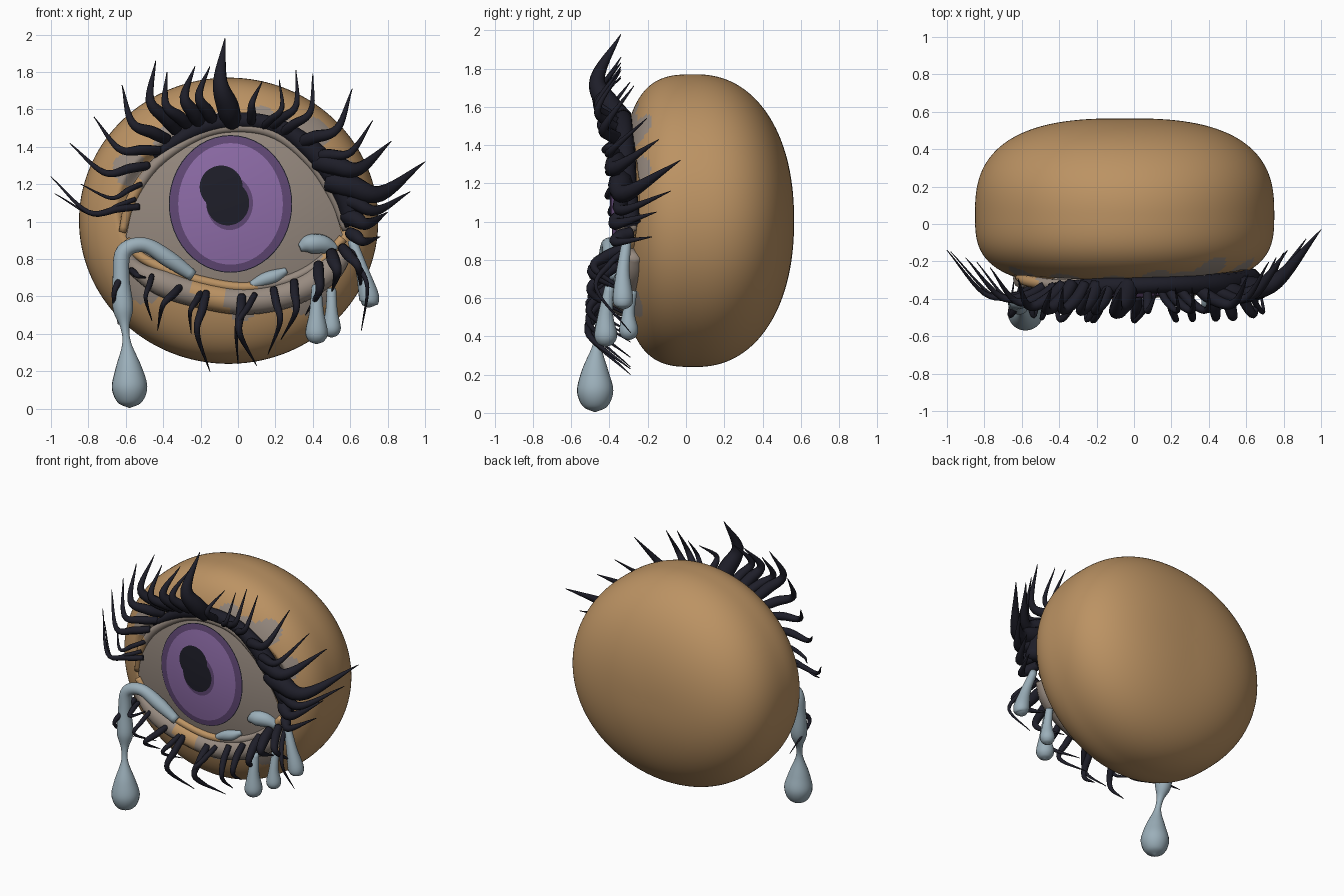
import bpy, math
from mathutils import Vector

if "Cube" in bpy.data.objects:
    bpy.data.objects.remove(bpy.data.objects["Cube"])

def material(name, c):
    m = bpy.data.materials.new(name)
    m.diffuse_color = (*c, 1)
    m.use_nodes = True
    m.node_tree.nodes["Principled BSDF"].inputs["Base Color"].default_value = m.diffuse_color
    return m

TAN = material("tan skin", (0.50, 0.29, 0.125))
GREY = material("grey eye white", (0.31, 0.255, 0.215))
BLACK = material("dark lash", (0.013, 0.013, 0.022))
PURPLE = material("light purple", (0.27, 0.15, 0.39))
DEEP = material("deep purple", (0.12, 0.065, 0.18))
TEAR = material("tear blue", (0.33, 0.43, 0.49))
CX, CY, CZ, RX, RZ = -0.05, 0.05, 1.005, 0.80, 0.765
FRONT, BACK, NF = 0.39, 0.515, 3.1

def body_front(x, z):
    """y of the front of the body at x, z"""
    r = min(math.hypot((x - CX) / RX, (z - CZ) / RZ), 0.97)
    return CY - FRONT * (1 - r ** NF) ** (1 / NF)

def dome(x, z):
    """y of the eyeball surface"""
    return -0.385 + 0.25 * ((x + 0.04) ** 2 + (z - 1.09) ** 2)

def mesh(name, verts, faces, mats, rule=None):
    me = bpy.data.meshes.new(name)
    me.from_pydata([tuple(v) for v in verts], [], faces)
    for m in mats:
        me.materials.append(m)
    for p in me.polygons:
        p.use_smooth = True
        if rule:
            p.material_index = rule(p.center)
    ob = bpy.data.objects.new(name, me)
    bpy.context.collection.objects.link(ob)
    return ob

def spline(pts, n):
    """Catmull-Rom samples through pts, n per span"""
    p = [Vector(q) for q in pts]
    p = [2 * p[0] - p[1]] + p + [2 * p[-1] - p[-2]]
    out = []
    for i in range(1, len(p) - 2):
        a, b, c, d = p[i - 1:i + 3]
        for k in range(n):
            t = k / n
            out.append(0.5 * (2 * b + (c - a) * t + (2 * a - 5 * b + 4 * c - d) * t * t
                              + (3 * b - a - 3 * c + d) * t ** 3))
    return out + [p[-2]]

def tube(name, pts, mats, rule=None, n=6, sides=12):
    """round tube through (x, y, z, radius) points"""
    s = spline(pts, n)
    P = [q.to_3d() for q in s]
    verts, faces, ref = [], [], Vector((0.1, 1, 0.05))
    for i, q in enumerate(s):
        t = (P[min(i + 1, len(P) - 1)] - P[max(i - 1, 0)]).normalized()
        ref = (ref - t * ref.dot(t)).normalized()
        side = ref.cross(t)
        for k in range(sides):
            a = math.tau * k / sides
            verts.append(P[i] + max(q[3], 0.002) * (ref * math.cos(a) + side * math.sin(a)))
    for i in range(len(s) - 1):
        for k in range(sides):
            a, b = i * sides + k, i * sides + (k + 1) % sides
            faces.append((a, a + sides, b + sides, b))
    faces += [tuple(range(sides)), tuple(reversed(range(len(verts) - sides, len(verts))))]
    return mesh(name, verts, faces, mats, rule)

# body: flattened ball with an eye socket and grey patches around the eye
PATCHES = [(0.12, 1.54, 0.08), (0.40, 1.47, 0.09), (-0.58, 1.28, 0.09), (0.02, 0.55, 0.08),
           (0.36, 0.62, 0.12), (-0.5, 0.66, 0.1), (0.55, 1.25, 0.09), (-0.35, 1.42, 0.1),
           (-0.1, 1.5, 0.08), (0.24, 1.46, 0.1)]

def patch(c):
    return int(c.y < -0.18 and any(math.hypot(c.x - x, c.z - z) < r for x, z, r in PATCHES))

N, M = 200, 110
verts, faces = [], []
for j in range(M + 1):
    a = math.pi * (j / M - 0.5)
    for i in range(N):
        t = math.tau * i / N
        n = NF if a < 0 else 2.2 + 0.5 * math.cos(t) ** 2
        r = max(math.cos(a), 1e-6) ** (2 / n)
        y = CY + abs(math.sin(a)) ** (2 / n) * (-FRONT if a < 0 else BACK)
        x, z = CX + RX * r * math.cos(t), CZ + RZ * r * math.sin(t)
        socket = 1 - ((x + 0.02) / 0.63) ** 2 - ((z - 1.07) / 0.45) ** 2
        if a < 0 and socket > 0:
            y += 0.07 * min(1, socket * 5)
        verts.append((x, y, z))
for j in range(M):
    for i in range(N):
        a, b = j * N + i, j * N + (i + 1) % N
        faces.append((a, b, b + N, a + N))
mesh("eye_body", verts, faces, [TAN, GREY], patch)

# eye white: domed almond between the two lid curves
UPPER = [(-0.60, 0.92), (-0.55, 1.1), (-0.42, 1.29), (-0.2, 1.44), (0, 1.48),
         (0.2, 1.44), (0.38, 1.29), (0.5, 1.1), (0.56, 0.93)]
LOWER = [(-0.60, 0.92), (-0.53, 0.84), (-0.4, 0.77), (-0.22, 0.71), (0, 0.67),
         (0.2, 0.69), (0.36, 0.75), (0.48, 0.84), (0.56, 0.93)]
up, lo, V = spline(UPPER, 8), spline(LOWER, 8), 24
verts, faces = [], []
for a, b in zip(up, lo):
    for k in range(V + 1):
        q = b.lerp(a, k / V)
        verts.append((q.x, dome(q.x, q.y), q.y))
for i in range(len(up) - 1):
    for k in range(V):
        a = i * (V + 1) + k
        faces.append((a, a + V + 1, a + V + 2, a + 1))
mesh("eye_white", verts, faces, [GREY])

# iris and pupil: thin plates stacked on the dome
def plate(name, x, z, rx, rz, lift, mat, sides=48, rings=10):
    verts = [(x, dome(x, z) - lift, z)]
    faces = []
    for j in range(1, rings + 1):
        for i in range(sides):
            t = math.tau * i / sides
            px, pz = x + rx * j / rings * math.cos(t), z + rz * j / rings * math.sin(t)
            verts.append((px, dome(px, pz) - lift, pz))
    for i in range(sides):
        faces.append((0, 1 + i, 1 + (i + 1) % sides))
        for j in range(rings - 1):
            a, b = 1 + j * sides + i, 1 + j * sides + (i + 1) % sides
            faces.append((a, a + sides, b + sides, b))
    mesh(name, verts, faces, [mat])

plate("iris_edge", -0.04, 1.095, 0.33, 0.368, 0.003, BLACK)
plate("iris_ring", -0.04, 1.095, 0.325, 0.363, 0.005, DEEP)
plate("iris", -0.04, 1.095, 0.28, 0.325, 0.007, PURPLE)
plate("pupil_ring", -0.045, 1.10, 0.125, 0.145, 0.009, DEEP)
plate("pupil", -0.09, 1.185, 0.115, 0.115, 0.011, BLACK)
plate("pupil_lobe", -0.055, 1.10, 0.115, 0.12, 0.012, BLACK)

# lids: rims, lower bag and dark upper lash line
tube("upper_lid", [(x * 1.03, dome(x, z) + 0.015, z + 0.025, 0.03 if z > 1 else 0.02) for x, z in UPPER],
     [GREY, TAN], lambda c: int(c.x < -0.52))
tube("lower_rim", [(x, dome(x, z), z - 0.02, 0.026) for x, z in LOWER],
     [GREY, TAN], lambda c: int(c.x < 0.12 or c.x > 0.45))
tube("lower_lid", [(x * 1.02, body_front(x, z - 0.07) - 0.005, z - 0.095, 0.072 if abs(x) < 0.5 else 0.045)
                   for x, z in LOWER], [GREY, TAN], lambda c: int(-0.24 < c.x < -0.06))
tube("lash_line", [(x * 1.1 + 0.01, body_front(x, z) - 0.02, z + 0.06, 0.058 if x > 0.3 else 0.045 if x > -0.4 else 0.015)
                   for x, z in UPPER[2:]], [BLACK])

# lashes: tapered curved spikes
def lash(name, rx, rz, tx, tz, w, low):
    dx, dz = tx - rx, tz - rz
    s = -1 if rx < 0.12 else 1
    b = 0.14 if low else 0.1 if abs(rx) < 0.08 else 0.23
    turn = -1 if low else 1
    mx, mz = (rx + tx) / 2 + s * turn * dz * b, (rz + tz) / 2 - s * turn * dx * b
    out = max(0, abs(tx) - 0.5)
    ty = -0.29 if low else -0.34 + out * (0.62 if tx > 0 else 0.4)
    ry = body_front(rx, rz) - (0.06 if low else 0.03)
    my = (ry + ty) / 2 - (0.17 if low else 0.13)
    root, mid, tip = Vector((rx, ry, rz)), Vector((mx, my, mz)), Vector((tx, ty, tz))
    tube(name, [(*root, w * 0.9), (*(root * 0.6 + mid * 0.4 + Vector((0, -0.03, 0))), w),
                (*mid, w * 0.65), (*tip, 0.002)], [BLACK], sides=10)

UPPER_LASHES = [
    (-0.53, 1.08, -1.0, 1.24, .02), (-0.55, 1.12, -0.98, 1.15, .014), (-0.52, 1.2, -0.84, 1.20, .016),
    (-0.48, 1.3, -0.9, 1.42, .026), (-0.42, 1.38, -0.77, 1.56, .028), (-0.38, 1.44, -0.62, 1.73, .034),
    (-0.33, 1.49, -0.44, 1.86, .038), (-0.26, 1.51, -0.38, 1.80, .034), (-0.2, 1.52, -0.23, 1.83, .04),
    (-0.13, 1.53, -0.15, 1.83, .034), (-0.03, 1.53, -0.07, 1.98, .06), (0.07, 1.52, 0.13, 1.75, .025),
    (0.13, 1.5, 0.22, 1.76, .02), (0.17, 1.5, 0.31, 1.81, .026), (0.23, 1.47, 0.40, 1.79, .026),
    (0.32, 1.42, 0.61, 1.71, .035), (0.4, 1.35, 0.72, 1.54, .03), (0.42, 1.32, 0.82, 1.43, .055),
    (0.48, 1.22, 1.0, 1.32, .065), (0.55, 1.13, 0.92, 1.16, .04), (0.58, 1.03, 0.8, 1.05, .045),
    (0.6, 0.94, 0.76, 0.92, .035)]
LOWER_LASHES = [
    (-0.6, 0.76, -0.64, 0.45, .02), (-0.57, 0.74, -0.48, 0.7, .018), (-0.46, 0.71, -0.46, 0.47, .016),
    (-0.31, 0.65, -0.43, 0.42, .022), (-0.17, 0.62, -0.15, 0.2, .024), (-0.2, 0.62, -0.25, 0.4, .018),
    (0.02, 0.6, 0.1, 0.23, .026), (0.09, 0.61, 0.0, 0.24, .018), (0.19, 0.64, 0.16, 0.29, .022),
    (0.3, 0.68, 0.23, 0.37, .024), (0.43, 0.77, 0.36, 0.5, .03), (0.5, 0.83, 0.5, 0.62, .035),
    (0.56, 0.86, 0.66, 0.62, .03), (0.6, 0.86, 0.66, 0.42, .016)]
for i, l in enumerate(UPPER_LASHES):
    lash(f"upper_lash_{i}", *l, False)
for i, l in enumerate(LOWER_LASHES):
    lash(f"lower_lash_{i}", *l, True)

# tears: long stream with hanging drop, three small drops, two pools
tube("tear_stream", [(-0.24, -.37, .71, .03), (-0.37, -.385, .80, .045), (-0.50, -.40, .875, .04),
                     (-0.61, -.41, .84, .043), (-0.625, -.42, .70, .045), (-0.615, -.43, .54, .055),
                     (-0.605, -.45, .44, .025), (-0.595, -.465, .35, .024), (-0.585, -.475, .22, .07),
                     (-0.58, -.475, .115, .095), (-0.58, -.475, .035, .065), (-0.58, -.475, .004, .003)],
     [TEAR], sides=20)
for name, x, y, top, bot, r, lean in [("tear_drop_a", 0.42, -.42, .66, .345, .06, 0),
                                      ("tear_drop_b", 0.50, -.30, .64, .38, .05, 0),
                                      ("tear_drop_c", 0.70, -.33, .90, .54, .054, 0.09)]:
    tube(name, [(x - lean, y + 0.02, top, .025), (x - lean * 0.4, y, top * .55 + bot * .45, r * .65),
                (x, y, bot + r * 1.1, r), (x, y, bot + r * .3, r * .7), (x, y, bot, .003)], [TEAR], sides=16)
for name, pts in [("tear_pool_right", [(0.33, .86, .02), (0.38, .88, .05), (0.45, .88, .05), (0.52, .85, .03)]),
                  ("tear_pool_middle", [(0.07, .66, .02), (0.14, .69, .035), (0.2, .71, .035), (0.26, .74, .015)])]:
    tube(name, [(x, dome(x, z) - 0.005, z, r) for x, z, r in pts], [TEAR])
